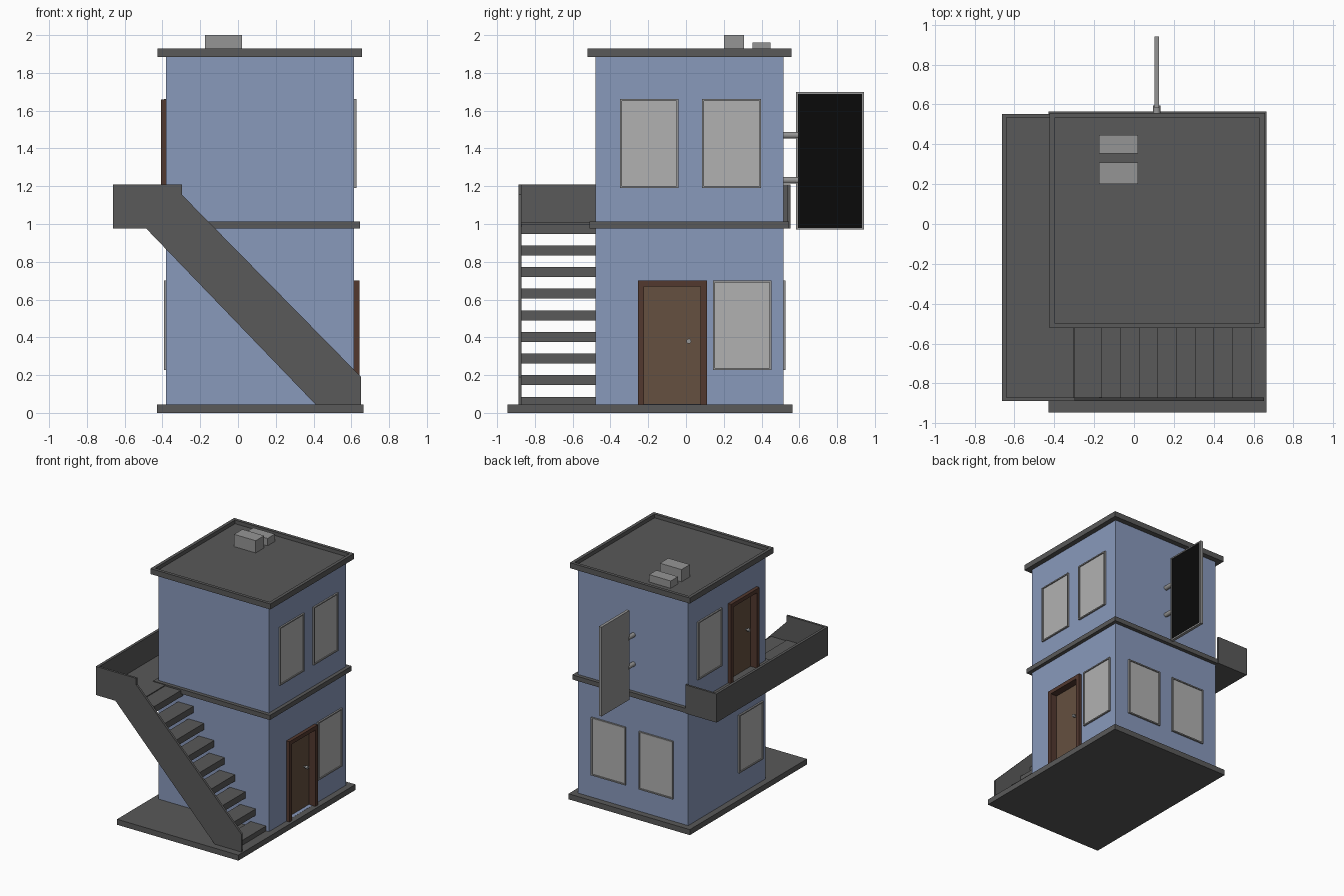
import bpy, bmesh, math
from mathutils import Vector

if "Cube" in bpy.data.objects:
    bpy.data.objects.remove(bpy.data.objects["Cube"])


def material(name, r, g, b):
    m = bpy.data.materials.new(name)
    m.diffuse_color = (r, g, b, 1)
    m.use_nodes = True
    m.node_tree.nodes["Principled BSDF"].inputs["Base Color"].default_value = m.diffuse_color
    return m


BLUE = material("blue_wall", 0.25, 0.32, 0.50)
DARK = material("dark_concrete", 0.10, 0.10, 0.10)
GLASS = material("pale_glass", 0.44, 0.44, 0.44)
METAL = material("grey_metal", 0.30, 0.30, 0.30)
DOOR = material("door_wood", 0.13, 0.08, 0.05)
TRIM = material("door_trim", 0.085, 0.04, 0.028)
BLACK = material("black_panel", 0.003, 0.003, 0.003)


def finish(name, bm, *mats):
    me = bpy.data.meshes.new(name)
    bmesh.ops.recalc_face_normals(bm, faces=bm.faces)
    bm.to_mesh(me)
    bm.free()
    ob = bpy.data.objects.new(name, me)
    bpy.context.collection.objects.link(ob)
    for m in mats:
        me.materials.append(m)
    return ob


def box_bm(x, y, z):
    bm = bmesh.new()
    bmesh.ops.create_cube(bm, size=1)
    for v in bm.verts:
        v.co = [(min(r) + max(r)) / 2 + c * abs(r[1] - r[0]) for c, r in zip(v.co, (x, y, z))]
    return bm


def box(name, x, y, z, mat):
    return finish(name, box_bm(x, y, z), mat)


def tray(name, x, y, z, normal, border, depth, rim, inner):
    """Box with one face inset and sunk, leaving a raised rim."""
    bm = box_bm(x, y, z)
    n = Vector(normal)
    bm.normal_update()
    face = max(bm.faces, key=lambda f: f.normal.dot(n))
    bmesh.ops.inset_region(bm, faces=[face], thickness=border)
    ret = bmesh.ops.extrude_discrete_faces(bm, faces=[face])
    f = ret["faces"][0]
    f.material_index = 1
    bmesh.ops.translate(bm, verts=f.verts, vec=-n * depth)
    return finish(name, bm, rim, inner)


def cylinder(name, p, axis, r, length, mat, sides=16):
    bm = bmesh.new()
    bmesh.ops.create_cone(bm, cap_ends=True, segments=sides, radius1=r, radius2=r, depth=length)
    rot = Vector((0, 0, 1)).rotation_difference(Vector(axis)).to_matrix()
    for v in bm.verts:
        v.co = rot @ v.co + Vector(p)
    ob = finish(name, bm, mat)
    for f in ob.data.polygons:
        f.use_smooth = len(f.vertices) == 4
    return ob


X0, X1, Y0, Y1 = -0.38, 0.615, -0.48, 0.515

# ground slab, house body, floor band and roof tray
box("ground_slab", (-0.43, 0.665), (-0.945, 0.565), (0, 0.045), DARK)
walls = box("walls", (X0, X1), (Y0, Y1), (0.03, 1.895), BLUE)
box("floor_band", (-0.41, 0.645), (-0.51, 0.545), (0.975, 1.013), DARK)
tray("roof", (-0.425, 0.657), (-0.522, 0.558), (1.885, 1.93), (0, 0, 1), 0.037, 0.03, DARK, DARK)
box("roof_unit_tall", (-0.175, 0.02), (0.2, 0.308), (1.89, 2.0), METAL)
box("roof_unit_low", (-0.175, 0.02), (0.353, 0.447), (1.89, 1.96), METAL)

# windows: side, span along the wall, height range
HI, LO = (1.19, 1.662), (0.228, 0.70)
windows = [("right", (-0.35, -0.04), HI), ("right", (0.085, 0.398), HI),
           ("right", (0.143, 0.453), LO), ("left", (0.09, 0.40), HI),
           ("left", (-0.44, -0.13), LO), ("back", (0.18, 0.49), LO),
           ("back", (-0.25, 0.06), LO)]
for i, (side, span, z) in enumerate(windows):
    name = f"window_{side}_{i}"
    if side == "right":
        tray(name, (X1 - 0.01, X1 + 0.013), span, z, (1, 0, 0), 0.014, 0.008, METAL, GLASS)
    elif side == "left":
        tray(name, (X0 - 0.013, X0 + 0.01), span, z, (-1, 0, 0), 0.014, 0.008, METAL, GLASS)
    else:
        tray(name, span, (Y1 - 0.01, Y1 + 0.013), z, (0, 1, 0), 0.014, 0.008, METAL, GLASS)


# recessed doors: s is the outward x direction, knob given as y
def door(label, wall_x, s, y0, y1, z0, z1, knob_y):
    t = 0.032
    fx = (wall_x - s * 0.06, wall_x + s * 0.028)
    box(label + "_jamb_a", fx, (y0, y0 + t), (z0, z1), TRIM)
    box(label + "_jamb_b", fx, (y1 - t, y1), (z0, z1), TRIM)
    box(label + "_lintel", fx, (y0 + t, y1 - t), (z1 - t, z1), TRIM)
    box(label + "_leaf", (wall_x - s * 0.06, wall_x - s * 0.03),
        (y0 + t, y1 - t), (z0, z1 - t), DOOR)
    zk = z0 + 0.335
    cylinder(label + "_knob_stem", (wall_x - s * 0.02, knob_y, zk), (1, 0, 0), 0.006, 0.03, METAL, 10)
    cylinder(label + "_knob", (wall_x - s * 0.002, knob_y, zk), (1, 0, 0), 0.013, 0.016, METAL)
    cut = box(label + "_cutter", (wall_x - s * 0.06, wall_x + s * 0.1),
              (y0 + 0.01, y1 - 0.01), (z0 + 0.001, z1 - 0.01), BLUE)
    cut.hide_render = True
    cut.hide_set(True)
    cut.display_type = 'WIRE'
    mod = walls.modifiers.new(label + "_opening", 'BOOLEAN')
    mod.operation = 'DIFFERENCE'
    mod.solver = 'EXACT'
    mod.object = cut


door("front_door", X1, 1, -0.255, 0.11, 0.045, 0.70, 0.015)
door("balcony_door", X0, -1, -0.365, 0.0, 1.005, 1.66, -0.27)

# balcony walkway, landing and parapets
box("balcony_floor", (-0.655, X0), (-0.88, 0.55), (0.975, 1.008), DARK)
box("landing_floor", (X0, -0.30), (-0.88, Y0), (0.975, 1.008), DARK)
box("balcony_side_rail", (-0.662, -0.64), (-0.885, 0.552), (0.975, 1.208), DARK)
box("balcony_end_rail", (-0.64, X0), (0.535, 0.552), (0.975, 1.208), DARK)

# landing parapet and sloping stair side in one outline
outline = [(-0.662, 1.208), (-0.297, 1.208), (-0.297, 1.155), (0.652, 0.19),
           (0.652, 0.04), (0.415, 0.04), (-0.485, 0.975), (-0.662, 0.975)]
bm = bmesh.new()
f = bm.faces.new([bm.verts.new((x, -0.888, z)) for x, z in outline])
ext = bmesh.ops.extrude_face_region(bm, geom=[f])
bmesh.ops.translate(bm, vec=(0, 0.018, 0),
                    verts=[v for v in ext["geom"] if isinstance(v, bmesh.types.BMVert)])
finish("stair_side", bm, DARK)

# stair treads
for i in range(9):
    x, z = 0.59 - i * 0.0937, 0.085 + i * 0.1145
    box(f"tread_{i}", (x - 0.14, x), (-0.872, Y0), (max(z - 0.053, 0.04), z), DARK)

# hanging sign panel with wall brackets
tray("sign_panel", (0.102, 0.126), (0.583, 0.942), (0.97, 1.698), (1, 0, 0), 0.014, 0.006, METAL, BLACK)
for i, z in enumerate((1.232, 1.47)):
    cylinder(f"sign_bracket_{i}", (0.114, 0.55, z), (0, 1, 0), 0.018, 0.09, METAL)
